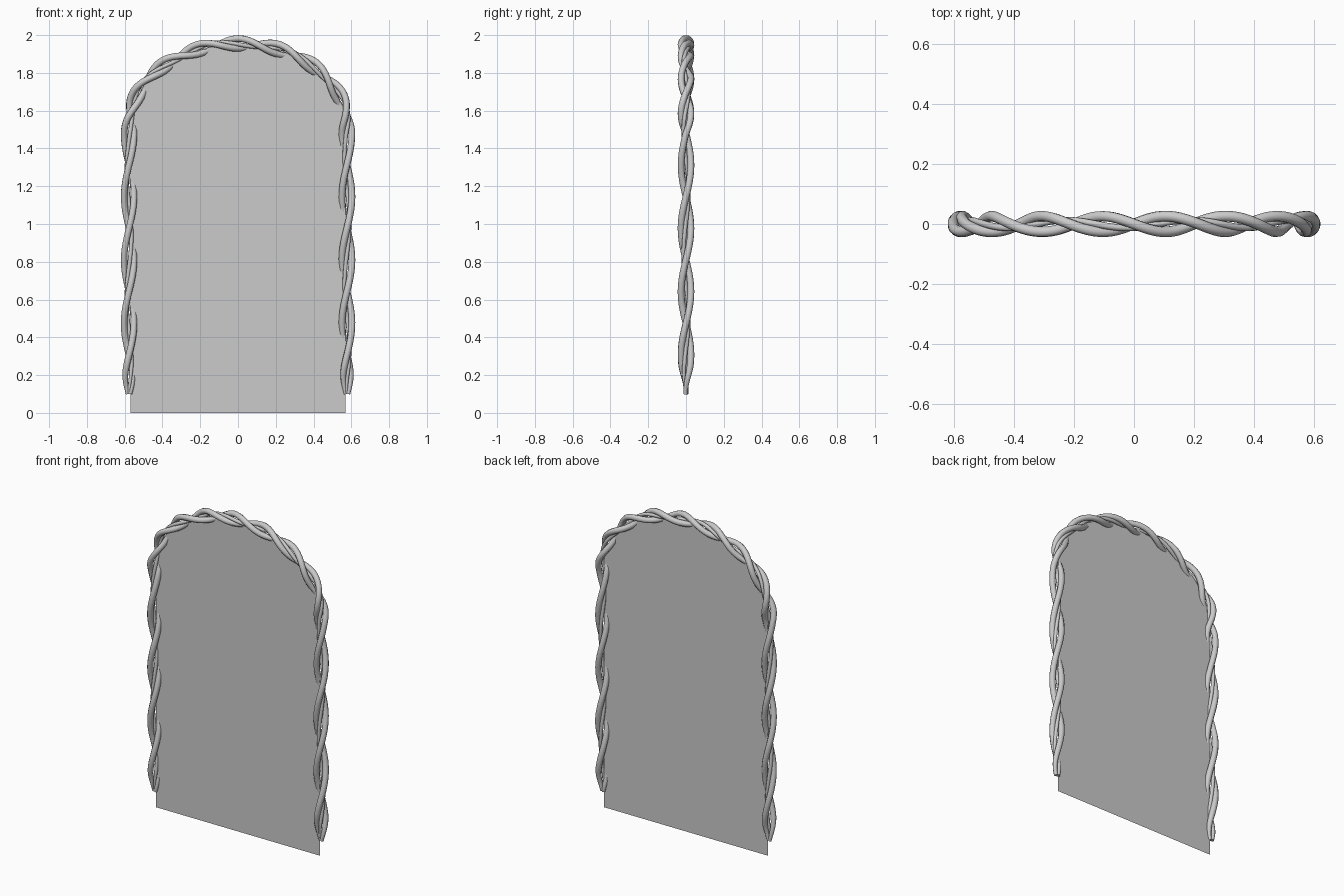
import bpy, math
from mathutils import Vector

if "Cube" in bpy.data.objects:
    bpy.data.objects.remove(bpy.data.objects["Cube"])

HALF_W, SPRING, RISE, BASE = 0.577, 1.52, 0.436, 0.10


def arch_points(half_w, rise, base, steps=120):
    """Left foot, up over the elliptical head, down to the right foot."""
    pts = []
    for i in range(61):
        pts.append(Vector((-half_w, 0, base + (SPRING - base) * i / 60)))
    for i in range(1, steps):
        a = math.pi * (1 - i / steps)
        pts.append(Vector((half_w * math.cos(a), 0, SPRING + rise * math.sin(a))))
    for i in range(61):
        pts.append(Vector((half_w, 0, SPRING - (SPRING - base) * i / 60)))
    return pts


path = arch_points(HALF_W, RISE, BASE)
lengths = [0.0]
for a, b in zip(path, path[1:]):
    lengths.append(lengths[-1] + (b - a).length)
total = lengths[-1]


def twist(s):
    """Twist angle from the crown: tight over the head, looser down the sides."""
    d = abs(s)
    half_turns = min(d, 0.84) / 0.21 + max(d - 0.84, 0) / 0.335
    return math.copysign(half_turns * math.pi, s)


def strand(name, phase, helix, radius):
    curve = bpy.data.curves.new(name, 'CURVE')
    curve.dimensions = '3D'
    curve.bevel_depth = radius
    curve.bevel_resolution = 2
    curve.use_fill_caps = True
    sp = curve.splines.new('POLY')
    sp.points.add(len(path) - 1)
    for i, p in enumerate(path):
        t = (path[min(i + 1, len(path) - 1)] - path[max(i - 1, 0)]).normalized()
        out = Vector((-t.z, 0, t.x))
        s = lengths[i]
        end = min(s, total - s)
        taper = min(1, end / 0.15)
        ang = twist(s - total / 2) + phase
        r = helix * (0.25 + 0.75 * math.sin(taper * math.pi / 2))
        q = p + out * (r * math.cos(ang)) + Vector((0, -r * math.sin(ang), 0))
        sp.points[i].co = (*q, 1)
        sp.points[i].radius = 0.6 + 0.4 * taper
    sp.use_smooth = True
    ob = bpy.data.objects.new(name, curve)
    bpy.context.collection.objects.link(ob)
    # turn the curve into a mesh
    bpy.ops.object.select_all(action='DESELECT')
    ob.select_set(True)
    bpy.context.view_layer.objects.active = ob
    bpy.ops.object.convert(target='MESH')
    bpy.ops.object.shade_smooth_by_angle(angle=math.radians(50))


# Twisted vine frame: two thick strands around a thin one
strand("vine_strand_a", 0, 0.026, 0.018)
strand("vine_strand_b", math.pi, 0.026, 0.018)
strand("vine_core", math.pi * 0.6, 0.013, 0.011)

# Flat arched panel filling the frame
outline = arch_points(0.57, RISE - 0.005, 0.0, 48)
outline = [outline[0]] + outline[60:-60] + [outline[-1]]
mesh = bpy.data.meshes.new("door_panel")
mesh.from_pydata(outline, [], [list(range(len(outline)))[::-1]])
panel = bpy.data.objects.new("door_panel", mesh)
bpy.context.collection.objects.link(panel)
